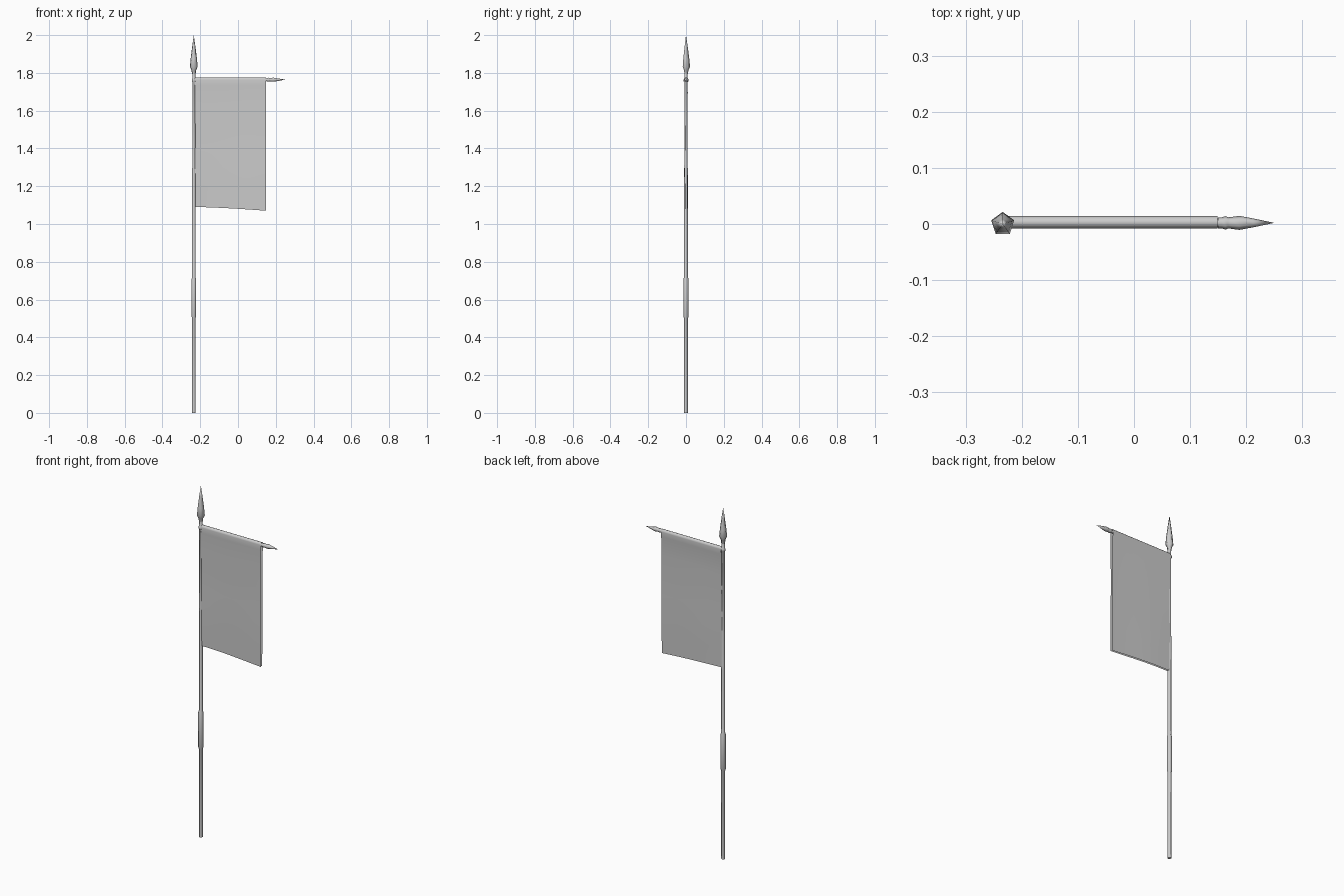
import bpy, bmesh, math
from mathutils import Matrix, Vector

if "Cube" in bpy.data.objects:
    bpy.data.objects.remove(bpy.data.objects["Cube"])

POLE_X = -0.234


def finish(bm, name, angle=50):
    mesh = bpy.data.meshes.new(name)
    bm.to_mesh(mesh)
    bm.free()
    ob = bpy.data.objects.new(name, mesh)
    bpy.context.collection.objects.link(ob)
    bpy.ops.object.select_all(action='DESELECT')
    ob.select_set(True)
    bpy.context.view_layer.objects.active = ob
    bpy.ops.object.shade_smooth_by_angle(angle=math.radians(angle))
    return ob


def lathe(name, profile, matrix, sides=5, angle=75):
    """Spin (radius, height) points around z, then place with matrix."""
    bm = bmesh.new()
    rings = []
    for r, h in profile:
        if r == 0:
            rings.append([bm.verts.new((0, 0, h))] * sides)
            continue
        rings.append([bm.verts.new((r * math.cos(a), r * math.sin(a), h))
                      for a in (math.pi / 2 + math.tau * i / sides for i in range(sides))])
    for a, b in zip(rings, rings[1:]):
        for i in range(sides):
            j = (i + 1) % sides
            bm.faces.new(list(dict.fromkeys((a[i], a[j], b[j], b[i]))))
    for ring in (rings[0], rings[-1]):
        if ring[0] is not ring[1]:
            bm.faces.new(ring)
    bmesh.ops.recalc_face_normals(bm, faces=bm.faces)
    bm.transform(matrix)
    return finish(bm, name, angle)


upright = Matrix.Translation((POLE_X, 0, 0))
sideways = Matrix.Translation((0, 0.002, 1.764)) @ Matrix.Rotation(math.pi / 2, 4, 'Y')

# Pole with a thicker wrapped grip and a collar where the crossbar joins
lathe("pole", [(0.010, 0), (0.010, 0.50), (0.0135, 0.51), (0.0135, 0.71),
               (0.010, 0.72), (0.010, 1.29), (0.009, 1.30), (0.009, 1.75),
               (0.012, 1.755), (0.012, 1.765), (0.009, 1.77), (0.009, 1.82)],
      upright, sides=6)

# Spear point on top of the pole
lathe("spear_point", [(0.010, 1.795), (0.013, 1.815), (0.0215, 1.832),
                      (0.0175, 1.875), (0.009, 1.94), (0, 2.0)], upright)

# Crossbar and its pointed finial
lathe("crossbar", [(0.008, POLE_X), (0.008, 0.155)], sideways, sides=6)
lathe("crossbar_finial", [(0.010, 0.15), (0.010, 0.157), (0.012, 0.163), (0.010, 0.168),
                          (0.0105, 0.173), (0.0125, 0.188), (0.008, 0.212),
                          (0, 0.25)], sideways, sides=6)

# Banner cloth: one sheet folded over the crossbar, open at the sides and bottom
bm = bmesh.new()
COLS = 8
section = []
for side in (-1, 1):
    leg = [(0.003 + side * 0.011, 1.764), (0.002 + side * 0.008, 1.735)]
    leg += [(0.001 + side * (0.006 + 0.001 * math.sin(k * 1.9)), 1.735 - 0.645 * k / 6)
            for k in range(1, 7)]
    section.append(leg)
roll = [(0.003 - 0.011 * math.cos(a), 1.764 + 0.0125 * math.sin(a))
        for a in (math.pi * k / 6 for k in range(1, 6))]
path = section[0][::-1] + roll + section[1]
columns = []
for c in range(COLS + 1):
    t = c / COLS
    sag = 0.02 * t ** 1.5
    col = []
    for y, z in path:
        drop = max(0, (1.735 - z) / 0.645)
        col.append(bm.verts.new((POLE_X + 0.004 + 0.379 * t,
                                 y + 0.0015 * drop * math.sin(t * 5),
                                 z - sag * drop)))
    columns.append(col)
for a, b in zip(columns, columns[1:]):
    for i in range(len(path) - 1):
        bm.faces.new((a[i], b[i], b[i + 1], a[i + 1]))
finish(bm, "banner_cloth")
